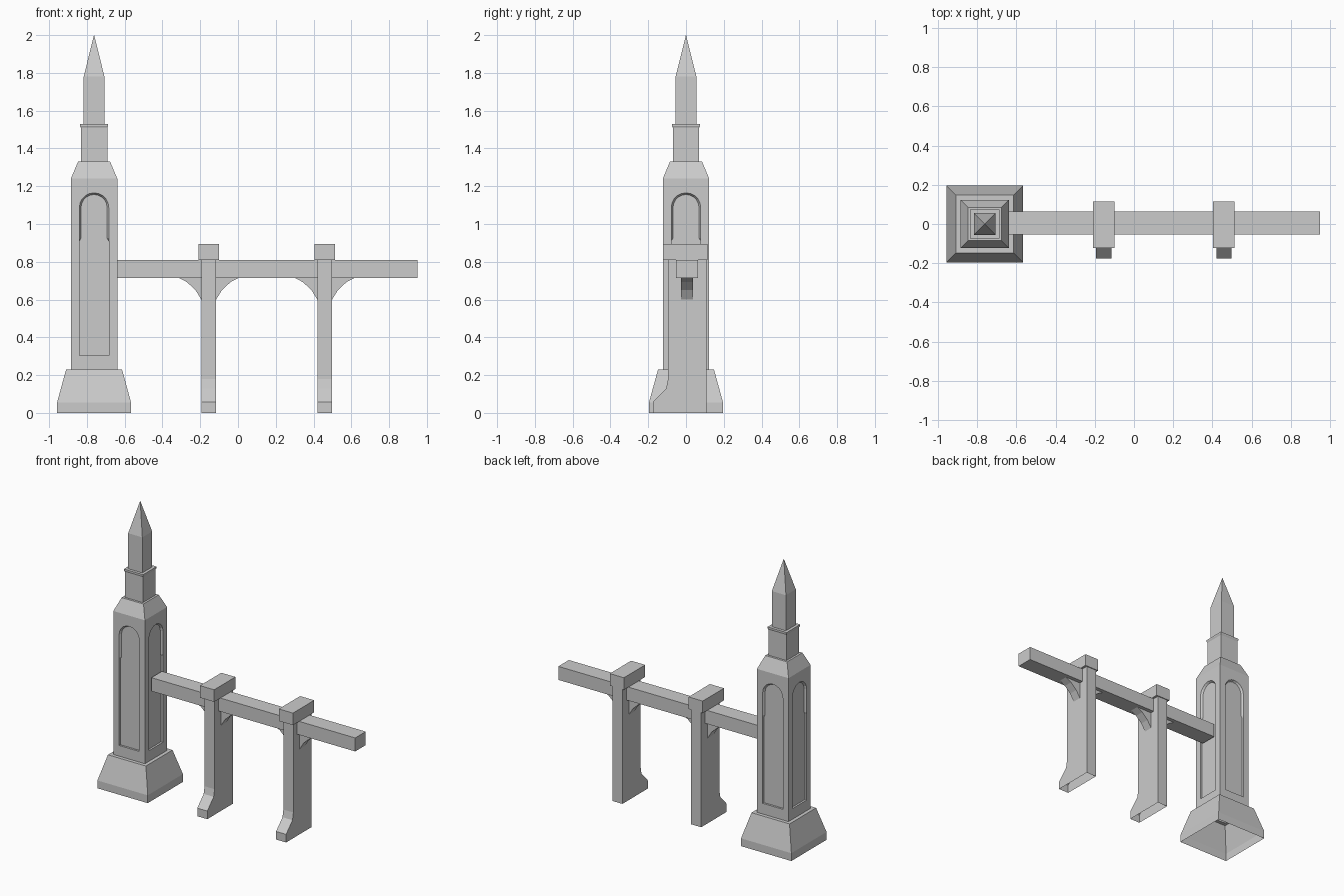
import bpy, bmesh, math
from mathutils import Matrix

if "Cube" in bpy.data.objects:
    bpy.data.objects.remove(bpy.data.objects["Cube"])

TX = -0.762  # tower axis


def make_object(name, bm):
    bmesh.ops.recalc_face_normals(bm, faces=bm.faces)
    me = bpy.data.meshes.new(name)
    bm.to_mesh(me)
    bm.free()
    ob = bpy.data.objects.new(name, me)
    bpy.context.collection.objects.link(ob)
    return ob


def loft(bm, loops):
    """Skin a list of equal-length point loops and cap both ends."""
    rings = [[bm.verts.new(p) for p in lp] for lp in loops]
    n = len(rings[0])
    for a, b in zip(rings, rings[1:]):
        for i in range(n):
            j = (i + 1) % n
            bm.faces.new((a[i], a[j], b[j], b[i]))
    bm.faces.new(rings[0])
    bm.faces.new(rings[-1])


def box(name, x0, x1, y0, y1, z0, z1):
    bm = bmesh.new()
    loft(bm, [[(x0, y0, z), (x1, y0, z), (x1, y1, z), (x0, y1, z)] for z in (z0, z1)])
    return make_object(name, bm)


def open_bottom(ob):
    bm = bmesh.new()
    bm.from_mesh(ob.data)
    low = [f for f in bm.faces if all(v.co.z < 1e-4 for v in f.verts)]
    bmesh.ops.delete(bm, geom=low, context='FACES')
    bm.to_mesh(ob.data)
    bm.free()


# Tower: stacked square sections (half width, height)
sections = [(.196, 0), (.196, .055), (.148, .23), (.123, .23), (.123, 1.24),
            (.085, 1.33), (.07, 1.33), (.07, 1.51), (.075, 1.52), (.075, 1.53),
            (.055, 1.53), (.055, 1.78), (.0005, 2.0)]
bm = bmesh.new()
loft(bm, [[(TX + sx * r, sy * r, z) for sx, sy in ((-1, -1), (1, -1), (1, 1), (-1, 1))]
          for r, z in sections])
tower = make_object("tower", bm)


# Arched panel recesses on the four tower faces
def arch(depth, half_top, top):
    pts = [(-.078, .305), (.078, .305), (.078, .91), (half_top, .925)]
    for i in range(11):
        a = math.pi * i / 10
        pts.append((half_top * math.cos(a), top - .078 + half_top * math.sin(a)))
    pts += [(-half_top, .925), (-.078, .91)]
    return [(x, -depth, z) for x, z in pts]


bm = bmesh.new()
for k in range(4):
    m = Matrix.Translation((TX, 0, 0)) @ Matrix.Rotation(k * math.pi / 2, 4, 'Z')
    bmv = len(bm.verts)
    loft(bm, [arch(.14, .078, 1.165), arch(.123, .078, 1.165), arch(.109, .069, 1.165)])
    bm.verts.ensure_lookup_table()
    bmesh.ops.transform(bm, matrix=m, verts=bm.verts[bmv:])
cutter = make_object("panel_cutter", bm)
cutter.hide_render = True
mod = tower.modifiers.new("panels", 'BOOLEAN')
mod.operation = 'DIFFERENCE'
mod.solver = 'EXACT'
mod.object = cutter
bpy.context.view_layer.objects.active = tower
bpy.ops.object.modifier_apply(modifier=mod.name)
bpy.data.objects.remove(cutter)
open_bottom(tower)

# Long horizontal beam
box("beam", -.638, .95, -.053, .064, .715, .81)

# Pillars with buttress feet, caps and curved brackets
foot = [(.108, 0), (.108, .82), (-.095, .82), (-.095, .18), (-.105, .13),
        (-.176, .057), (-.176, 0)]
curve = [(.03, .717), (.162, .717), (.115, .692), (.07, .65), (.039, .60), (.03, .60)]
for n, cx in enumerate((-.155, .459), 1):
    bm = bmesh.new()
    loft(bm, [[(cx + s, y, z) for y, z in foot] for s in (-.039, .039)])
    open_bottom(make_object(f"pillar_{n}", bm))
    box(f"pillar_cap_{n}", cx - .055, cx + .055, -.123, .114, .81, .895)
    for side, s in (("left", -1), ("right", 1)):
        bm = bmesh.new()
        loft(bm, [[(cx + s * x, y, z) for x, z in curve] for y in (-.026, .037)])
        make_object(f"bracket_{side}_{n}", bm)
